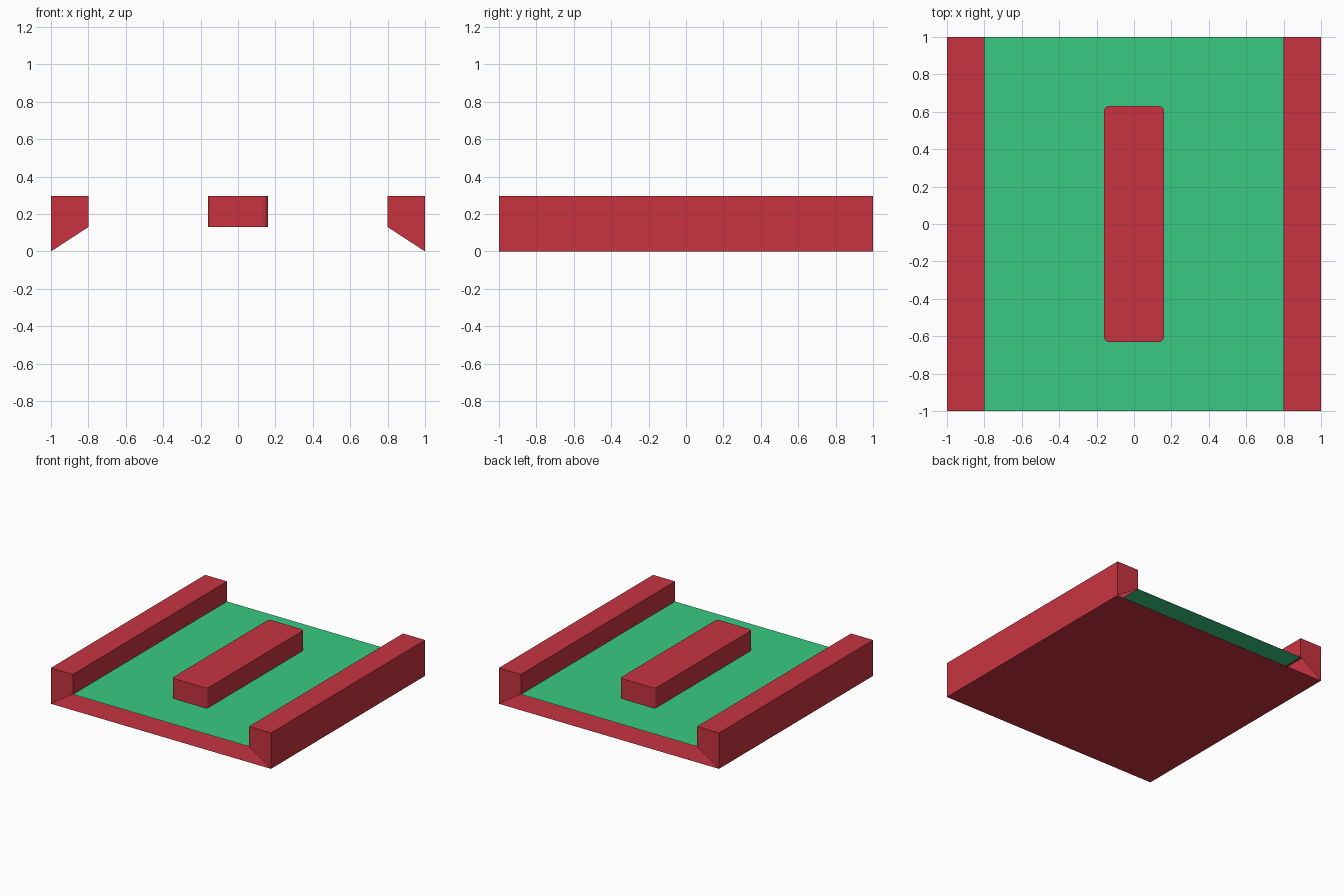
import bpy
import bmesh

cube = bpy.data.objects.get("Cube")
if cube:
    bpy.data.objects.remove(cube, do_unlink=True)

HALF, INNER = 1.0, 0.8        # outer half width, inner face of the rails
FLOOR, TOP = 0.13, 0.295      # floor height, rail height
BAR_X, BAR_Y, BAR_R = 0.16, 0.63, 0.025


def material(name, colour):
    mat = bpy.data.materials.new(name)
    mat.use_nodes = True
    mat.diffuse_color = colour
    mat.node_tree.nodes["Principled BSDF"].inputs["Base Color"].default_value = colour
    return mat


red = material("red", (0.58, 0.034, 0.053, 1))
green = material("green", (0.04, 0.59, 0.225, 1))


def add_object(name, bm, mat):
    mesh = bpy.data.meshes.new(name)
    bm.to_mesh(mesh)
    bm.free()
    mesh.materials.append(mat)
    obj = bpy.data.objects.new(name, mesh)
    bpy.context.scene.collection.objects.link(obj)
    return obj


def sheet(name, half_x, z, mat, facing_down=False):
    """Flat single-layer rectangle running the full depth."""
    bm = bmesh.new()
    corners = [(-half_x, -HALF), (half_x, -HALF), (half_x, HALF), (-half_x, HALF)]
    if facing_down:
        corners.reverse()
    bm.faces.new([bm.verts.new((x, y, z)) for x, y in corners])
    return add_object(name, bm, mat)


# Bottom sheet and raised floor, with the gap between them open at both ends
sheet("bottom_plate", HALF, 0, red, facing_down=True)
sheet("floor", INNER, FLOOR, green)

# Side rails: hollow shells with slanted end caps, mirrored across x
profile = [(HALF, 0), (HALF, TOP), (INNER, TOP), (INNER, FLOOR)]
bm = bmesh.new()
front = [bm.verts.new((x, -HALF, z)) for x, z in profile]
back = [bm.verts.new((x, HALF, z)) for x, z in profile]
for i in range(len(profile) - 1):
    bm.faces.new((front[i], back[i], back[i + 1], front[i + 1]))
bm.faces.new(front)
bm.faces.new(back[::-1])
rails = add_object("side_rails", bm, red)
mirror = rails.modifiers.new("mirror", 'MIRROR')
mirror.use_clip = False
mirror.use_mirror_merge = False

# Centre bar with rounded upright corners
bm = bmesh.new()
bmesh.ops.create_cube(bm, size=1)
for v in bm.verts:
    v.co.x *= 2 * BAR_X
    v.co.y *= 2 * BAR_Y
    v.co.z = TOP if v.co.z > 0 else FLOOR
uprights = [e for e in bm.edges if abs(e.verts[0].co.z - e.verts[1].co.z) > 0.01]
bmesh.ops.bevel(bm, geom=uprights, offset=BAR_R, segments=3, profile=0.5, affect='EDGES')
# The underside rests on the floor, so it is left open
underside = [f for f in bm.faces if f.normal.z < -0.9]
bmesh.ops.delete(bm, geom=underside, context='FACES')
add_object("centre_bar", bm, red)
